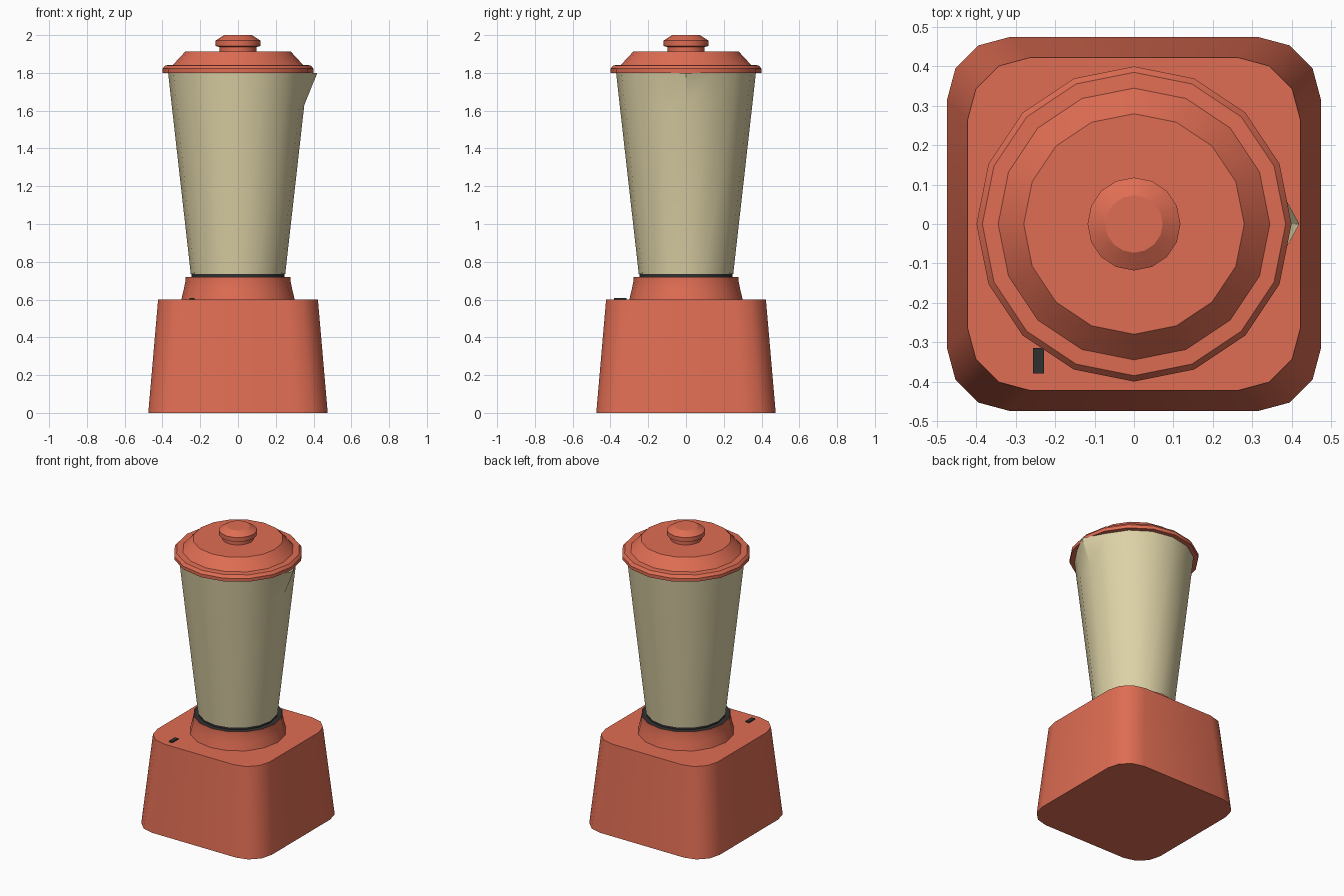
import bpy, math

if "Cube" in bpy.data.objects:
    bpy.data.objects.remove(bpy.data.objects["Cube"])


def material(name, rgb):
    m = bpy.data.materials.new(name)
    m.diffuse_color = (*rgb, 1)
    m.use_nodes = True
    m.node_tree.nodes["Principled BSDF"].inputs["Base Color"].default_value = m.diffuse_color
    return m


RED = material("coral_red", (0.74, 0.153, 0.087))
BEIGE = material("warm_beige", (0.72, 0.64, 0.38))
DARK = material("dark_grey", (0.03, 0.03, 0.03))


def build(name, rings, mat, cap_bottom=True, cap_top=True):
    """Skin a stack of rings that all have the same number of points."""
    n = len(rings[0])
    verts = [p for r in rings for p in r]
    faces = []
    for k in range(len(rings) - 1):
        for i in range(n):
            j = (i + 1) % n
            faces.append((k * n + i, k * n + j, (k + 1) * n + j, (k + 1) * n + i))
    if cap_bottom:
        faces.append(tuple(reversed(range(n))))
    if cap_top:
        faces.append(tuple(range((len(rings) - 1) * n, len(rings) * n)))
    me = bpy.data.meshes.new(name)
    me.from_pydata(verts, [], faces)
    me.materials.append(mat)
    ob = bpy.data.objects.new(name, me)
    bpy.context.collection.objects.link(ob)
    bpy.ops.object.select_all(action='DESELECT')
    ob.select_set(True)
    bpy.context.view_layer.objects.active = ob
    bpy.ops.object.shade_smooth_by_angle(angle=math.radians(32))
    return ob


def circle(r, z, n=16):
    return [(r * math.cos(2 * math.pi * i / n), r * math.sin(2 * math.pi * i / n), z)
            for i in range(n)]


def lathe(name, profile, mat, **kw):
    return build(name, [circle(r, z) for r, z in profile], mat, **kw)


def rounded_square(half, radius, z, steps=3):
    pts = []
    for q in range(4):
        c = math.radians(45 + 90 * q)
        cx = math.copysign(half - radius, math.cos(c))
        cy = math.copysign(half - radius, math.sin(c))
        for s in range(steps + 1):
            a = math.radians(90 * q + 90 * s / steps)
            pts.append((cx + radius * math.cos(a), cy + radius * math.sin(a), z))
    return pts


# tapered motor housing
build("motor_base", [rounded_square(0.475, 0.16, 0), rounded_square(0.423, 0.16, 0.6)], RED)

# collar with its dark top face
collar = lathe("collar", [(0.30, 0.6), (0.288, 0.65), (0.278, 0.70), (0.278, 0.72)], RED)
collar.data.materials.append(DARK)
for p in collar.data.polygons:
    if p.normal.z > 0.9:
        p.material_index = 1

# seal ring under the jar
lathe("seal_ring", [(0.246, 0.72), (0.246, 0.735)], DARK)

# jar, with one rim point pulled out into a pouring spout
jar_rings = [circle(0.25, 0.735), circle(0.351, 1.63), circle(0.37, 1.80)]
jar_rings[-1][0] = (0.42, 0, 1.80)
build("jar", jar_rings, BEIGE, cap_top=False)

# stepped lid and knob
lathe("lid", [(0.40, 1.80), (0.40, 1.822), (0.385, 1.84), (0.345, 1.842),
              (0.28, 1.912)], RED)
lathe("lid_knob", [(0.098, 1.91), (0.098, 1.937), (0.118, 1.942),
                   (0.118, 1.972), (0.073, 2.0)], RED)

# small switch on the housing
x0, x1, y0, y1 = -0.256, -0.229, -0.38, -0.315
build("switch", [[(x0, y0, z), (x1, y0, z), (x1, y1, z), (x0, y1, z)]
                 for z in (0.598, 0.607)], DARK)
